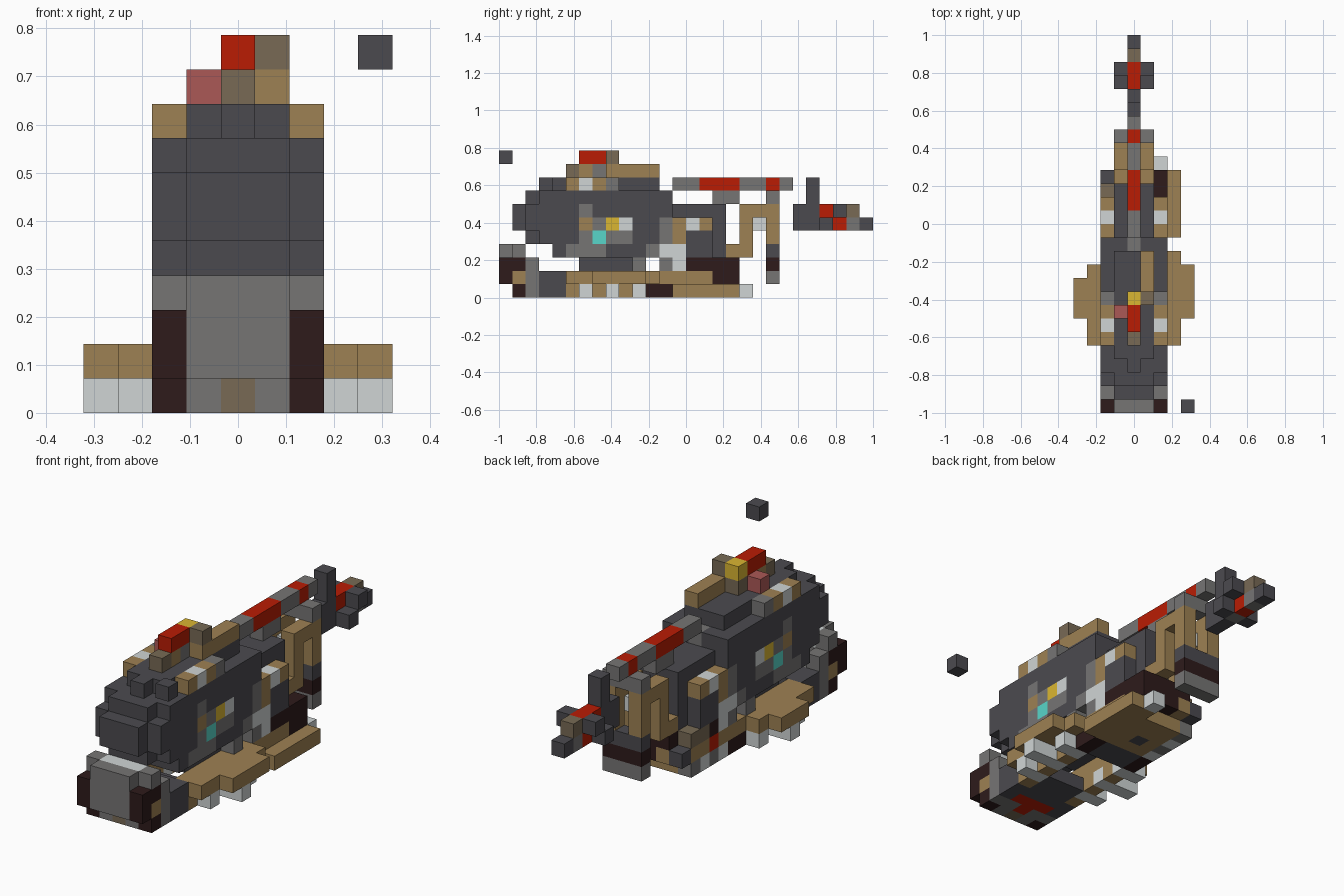
import bpy
import bmesh
from mathutils import Vector

if "Cube" in bpy.data.objects:
    bpy.data.objects.remove(bpy.data.objects["Cube"], do_unlink=True)

UNIT = 1 / 14          # edge length of one block
COLOURS = {
    "d": ("charcoal", (75, 74, 79)), "g": ("grey", (118, 117, 116)),
    "l": ("pale_grey", (208, 213, 213)), "t": ("tan", (158, 129, 83)),
    "o": ("olive", (120, 106, 85)), "b": ("dark_brown", (46, 27, 27)),
    "r": ("red", (186, 28, 4)), "p": ("dusty_pink", (171, 88, 86)),
    "y": ("yellow", (218, 182, 50)), "c": ("teal", (88, 214, 202)),
}


def linear(v):
    v /= 255
    return v / 12.92 if v < 0.04 else ((v + 0.055) / 1.055) ** 2.4


def material(name, rgb):
    mat = bpy.data.materials.new(name)
    colour = [linear(v) for v in rgb] + [1]
    mat.diffuse_color = colour
    mat.use_nodes = True
    node = next(n for n in mat.node_tree.nodes if n.type == "BSDF_PRINCIPLED")
    node.inputs["Base Color"].default_value = colour
    return mat


MATS = {key: material(*value) for key, value in COLOURS.items()}
blocks = {}            # grid position -> (part, colour)


def box(part, colour, xs, ys, zs):
    """Fill an inclusive range of blocks."""
    for x in range(xs[0], xs[1] + 1):
        for y in range(ys[0], ys[1] + 1):
            for z in range(zs[0], zs[1] + 1):
                blocks[x, y, z] = (part, colour)


def wide(part, colour, half, ys, zs):
    box(part, colour, (-half, half), ys, zs)


def pair(part, colour, xs, ys, zs):
    box(part, colour, xs, ys, zs)
    box(part, colour, (-xs[1], -xs[0]), ys, zs)


def strip(part, x, y, z, pattern, mirror=False):
    """Lay a run of coloured blocks towards the rear; a space is skipped."""
    for n, colour in enumerate(pattern):
        if colour != " ":
            for side in ((x, -x) if mirror else (x,)):
                blocks[side, y + n, z] = (part, colour)


# Chassis: front base, floor around an opening, side rails
wide("chassis", "d", 2, (1, 4), (0, 1))
wide("chassis", "g", 2, (2, 2), (0, 1))
pair("chassis", "g", (2, 2), (2, 2), (2, 2))
wide("chassis", "d", 1, (5, 6), (0, 0))
wide("chassis", "d", 1, (11, 12), (0, 0))
wide("chassis", "t", 1, (13, 16), (0, 0))
box("chassis", "d", (0, 0), (14, 14), (0, 0))
wide("chassis", "d", 1, (11, 16), (1, 1))
strip("chassis", 2, 5, 0, "tltltlbbtttttl")
strip("chassis", -2, 5, 0, "tltltlbblglg")
strip("chassis", 2, 5, 1, "tttttttttttbb")
strip("chassis", -2, 5, 1, "tttttttttrttd")
wide("belly_badge", "r", 1, (3, 3), (0, 0))
box("belly_badge", "r", (0, 0), (2, 2), (0, 0))

# Front bumper with dark corner posts
wide("bumper", "g", 1, (0, 0), (1, 3))
wide("bumper", "g", 2, (1, 1), (0, 3))
wide("bumper", "l", 1, (1, 1), (3, 3))
pair("bumper", "b", (2, 2), (0, 1), (1, 2))
pair("bumper", "b", (2, 2), (1, 1), (0, 0))
pair("bumper", "t", (2, 2), (1, 1), (1, 1))
box("bumper", "o", (0, 0), (1, 1), (0, 0))

# Side steps with pale feet
pair("side_step", "t", (3, 3), (5, 10), (1, 1))
pair("side_step", "t", (4, 4), (7, 9), (1, 1))
box("side_step", "t", (3, 4), (10, 10), (1, 1))
box("side_step", "t", (3, 3), (11, 11), (1, 1))
box("side_step", "t", (3, 3), (13, 17), (0, 0))
strip("step_foot", 3, 6, 0, "l l l", True)
strip("step_foot", 4, 8, 0, "l", True)

# Hull: pedestal, stepped body, roof
wide("pedestal", "d", 1, (6, 9), (2, 2))
wide("pedestal", "g", 2, (10, 10), (2, 2))
wide("pedestal", "g", 2, (12, 12), (2, 2))
wide("hull", "d", 2, (4, 12), (3, 3))
wide("hull", "d", 1, (2, 2), (4, 7))
wide("hull", "d", 2, (3, 12), (4, 7))
wide("hull", "d", 2, (2, 2), (5, 6))
wide("hull", "d", 1, (1, 1), (5, 6))
wide("hull", "d", 1, (4, 11), (8, 8))
box("hull", "d", (0, 0), (3, 3), (8, 8))
box("hull", "g", (0, 0), (12, 12), (7, 7))
strip("roof_trim", 2, 5, 8, "tltg", True)

# Coloured instrument patch on each flank
strip("flank_patch", 2, 6, 6, "g", True)
strip("flank_patch", 2, 6, 5, "tgyl", True)
strip("flank_patch", 2, 6, 4, "gcgg", True)
strip("flank_patch", 2, 5, 3, "ggg", True)
strip("flank_patch", 2, 12, 5, "g", True)
strip("flank_patch", 2, 12, 4, "g", True)
strip("flank_patch", 2, 11, 3, "gl", True)

# Roof turret
strip("turret", 0, 5, 9, "otgo")
strip("turret", 0, 6, 10, "rry")
strip("turret", -1, 7, 9, "p")
strip("turret", 1, 8, 9, "tttt")
strip("turret", 1, 8, 10, "o")

# Rear engine with pods on both sides
wide("engine", "d", 1, (13, 16), (2, 6))
pair("engine_pod", "d", (2, 2), (13, 15), (3, 5))
strip("engine_pod", 2, 13, 5, "tlt", True)
strip("engine_pod", 2, 13, 4, "t", True)
strip("engine_pod", 2, 13, 3, "l", True)
strip("engine_pod", 2, 13, 2, "lbbbb")
strip("engine_pod", -2, 13, 2, "lboo")
wide("engine", "b", 1, (17, 17), (1, 2))
box("engine", "t", (-1, -1), (17, 17), (1, 1))

# Long boom over the rear
strip("boom", 0, 13, 8, "ggrrrggrg")
strip("boom", 0, 16, 7, "gg")

# Open tail frame and hanging weight
pair("tail_frame", "t", (1, 1), (17, 18), (3, 3))
pair("tail_frame", "t", (1, 1), (18, 18), (4, 6))
pair("tail_frame", "t", (1, 1), (19, 19), (6, 6))
box("tail_frame", "l", (0, 0), (19, 19), (5, 5))
pair("tail_frame", "t", (1, 1), (20, 20), (4, 6))
wide("tail_frame", "g", 1, (20, 20), (7, 7))
for level, colour in enumerate("gbd", 1):
    wide("tail_weight", colour, 1, (20, 20), (level, level))

# Tail rotor
strip("tail_rotor", 0, 22, 5, "ddgrgd")
strip("tail_rotor", 0, 22, 6, "ddrro")
box("tail_rotor", "d", (0, 0), (23, 23), (7, 8))
strip("tail_rotor", 1, 24, 5, "d", True)
strip("tail_rotor", 1, 25, 6, "d", True)

# Loose block hovering near the front
strip("floating_block", 4, 0, 10, "d")

# Skin each part with only its exposed faces
AXES = [Vector(v) for v in ((1, 0, 0), (0, 1, 0), (0, 0, 1))]
KEYS = list(COLOURS)
for part in sorted({p for p, c in blocks.values()}):
    bm = bmesh.new()
    for pos, (owner, colour) in blocks.items():
        if owner != part:
            continue
        centre = Vector((pos[0], pos[1] - 13.5, pos[2] + 0.5))
        for a in range(3):
            for sign in (-1, 1):
                normal = AXES[a] * sign
                if tuple(int(p + n) for p, n in zip(pos, normal)) in blocks:
                    continue
                u, v = AXES[(a + 1) % 3], AXES[(a + 2) % 3] * sign
                corners = [centre + (normal + u * s + v * t) / 2
                           for s, t in ((-1, -1), (1, -1), (1, 1), (-1, 1))]
                face = bm.faces.new([bm.verts.new(c * UNIT) for c in corners])
                face.material_index = KEYS.index(colour)
    bmesh.ops.remove_doubles(bm, verts=bm.verts, dist=UNIT / 100)
    mesh = bpy.data.meshes.new(part)
    for key in KEYS:
        mesh.materials.append(MATS[key])
    bm.to_mesh(mesh)
    bm.free()
    bpy.context.collection.objects.link(bpy.data.objects.new(part, mesh))
